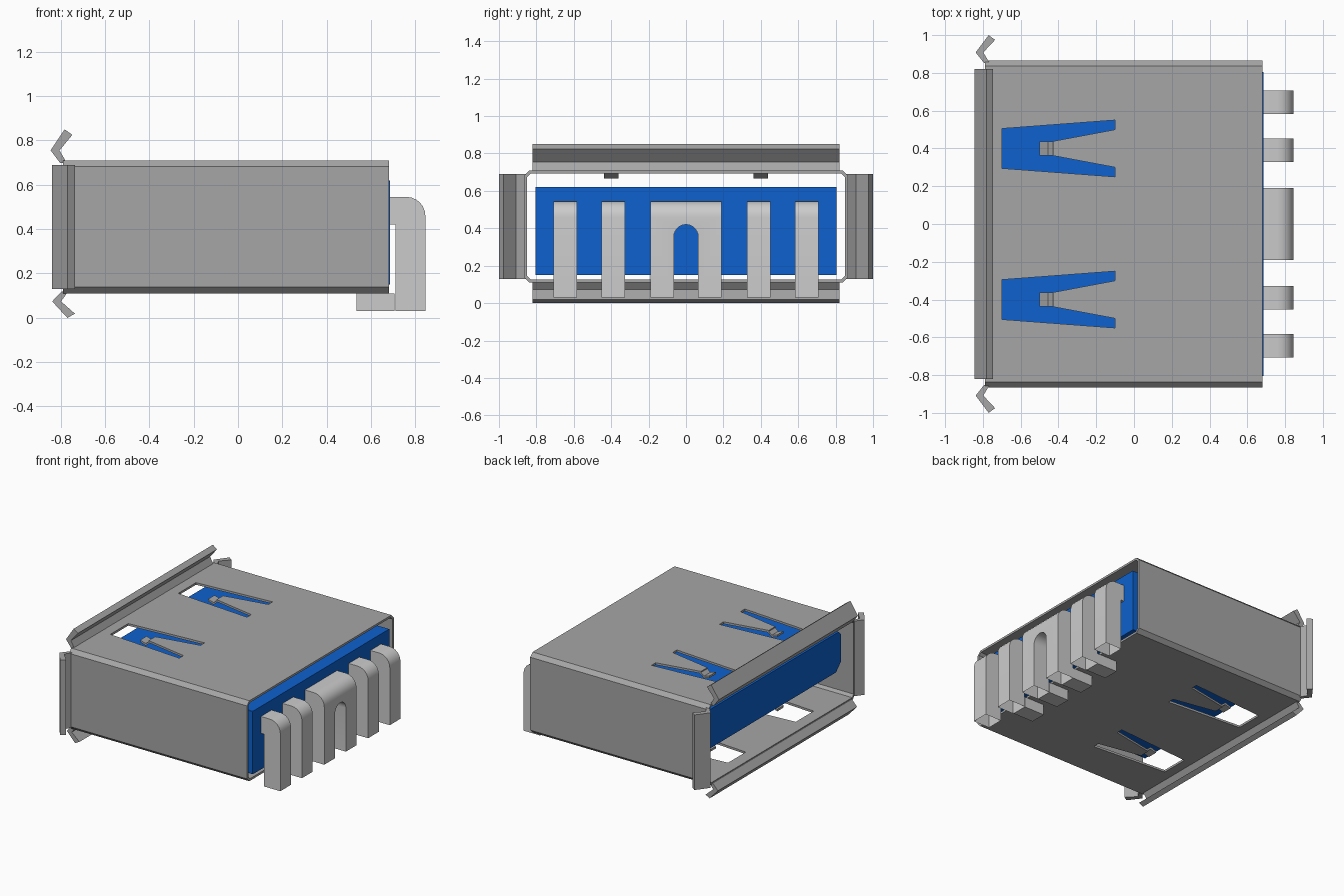
import bpy, bmesh, math
from mathutils import Vector

if "Cube" in bpy.data.objects:
    bpy.data.objects.remove(bpy.data.objects["Cube"])


def material(name, rgb, metallic=0.0):
    m = bpy.data.materials.new(name)
    m.use_nodes = True
    m.diffuse_color = (*rgb, 1)
    m.node_tree.nodes["Principled BSDF"].inputs["Base Color"].default_value = (*rgb, 1)
    return m


STEEL = material("shell grey", (0.38, 0.38, 0.38))
PIN = material("contact light grey", (0.6, 0.6, 0.6))
BLUE = material("insulator blue", (0.004, 0.12, 0.62))


def prism(name, pts, axis, lo, hi, mat, caps=True):
    """Extrude a 2D profile along an axis between lo and hi."""
    def place(p, t):
        return {"x": (t, p[0], p[1]), "y": (p[0], t, p[1]), "z": (p[0], p[1], t)}[axis]
    bm = bmesh.new()
    a = [bm.verts.new(place(p, lo)) for p in pts]
    b = [bm.verts.new(place(p, hi)) for p in pts]
    n = len(pts)
    for i in range(n):
        j = (i + 1) % n
        bm.faces.new((a[i], a[j], b[j], b[i]))
    if caps:
        bm.faces.new(a)
        bm.faces.new(b)
    bmesh.ops.recalc_face_normals(bm, faces=bm.faces[:])
    me = bpy.data.meshes.new(name)
    bm.to_mesh(me)
    bm.free()
    me.materials.append(mat)
    ob = bpy.data.objects.new(name, me)
    bpy.context.collection.objects.link(ob)
    return ob


def chamfered(w, z0, z1, c, d):
    """Rectangle in y and z; c cuts the lower corners, d the upper ones."""
    return [(-w + c, z0), (w - c, z0), (w, z0 + c), (w, z1 - d),
            (w - d, z1), (-w + d, z1), (-w, z1 - d), (-w, z0 + c)]


def cut(ob, cutter):
    m = ob.modifiers.new("cut", "BOOLEAN")
    m.operation = "DIFFERENCE"
    m.solver = "EXACT"
    m.object = cutter
    cutter.hide_render = True
    cutter.hide_viewport = True


def activate(ob):
    bpy.ops.object.select_all(action="DESELECT")
    ob.select_set(True)
    bpy.context.view_layer.objects.active = ob


TOP, BOTTOM, SIDE = 0.71, 0.11, 0.865
FLIP = TOP + BOTTOM

# Sheet metal shell, open at both ends
shell = prism("shell", chamfered(SIDE, BOTTOM, TOP, 0.028, 0.028), "x",
              -0.79, 0.68, STEEL, caps=False)
sol = shell.modifiers.new("wall", "SOLIDIFY")
sol.thickness = 0.016
sol.offset = -1
sol.use_even_offset = True

# Spring slots and bent spring tips, two above and two below
tip = [(-0.42, 0.71), (-0.42, 0.694), (-0.455, 0.665), (-0.5, 0.68),
       (-0.5, 0.695), (-0.455, 0.681)]
slot = [(-0.7, -0.105), (-0.7, 0.105), (-0.1, 0.15), (-0.1, 0.1), (-0.43, 0.038),
        (-0.43, -0.038), (-0.1, -0.1), (-0.1, -0.15)]
for side, yc in (("left", 0.4), ("right", -0.4)):
    outline = [(x, y + yc) for x, y in slot]
    for level, z in (("upper", TOP), ("lower", BOTTOM)):
        cutter = prism(f"{level}_{side}_slot_cutter", outline, "z", z - 0.05, z + 0.05, STEEL)
        cut(shell, cutter)
        bend = [(x, h if level == "upper" else FLIP - h) for x, h in tip]
        prism(f"{level}_{side}_spring_tip", bend, "y", yc - 0.038, yc + 0.038, STEEL)

# Flared lips around the mouth: x and distance outward from the shell
lip = [(-0.765, -0.012), (-0.795, -0.012), (-0.838, 0.045), (-0.77, 0.14),
       (-0.735, 0.115), (-0.798, 0.045)]
prism("upper_lip", [(x - 0.007 if d < 0.1 else x - 0.012, TOP + d) for x, d in lip],
      "y", -0.82, 0.82, STEEL)
prism("lower_lip", [(x, max(0, BOTTOM - d * 0.8)) for x, d in lip], "y", -0.82, 0.82, STEEL)
for side, s in (("left", 1), ("right", -1)):
    prism(f"{side}_lip", [(x, s * (SIDE + d * 0.96)) for x, d in lip],
          "z", 0.13, 0.69, STEEL)

# Blue insulator: rear block and tongue
prism("rear_block", chamfered(0.805, 0.15, 0.62, 0.002, 0.002), "x", 0.25, 0.685, BLUE)
prism("tongue", chamfered(0.8, 0.33, 0.62, 0.06, 0.03), "x", -0.72, 0.25, BLUE)

# Bent solder pins with a rounded outer shoulder
R = 0.085
shoulder = [(0.845 - R + R * math.sin(a), 0.545 - R + R * math.cos(a))
            for a in [math.radians(15 * i) for i in range(7)]]
bar = [(0.66, 0.545)] + shoulder + [(0.845, 0.03), (0.71, 0.03), (0.71, 0.42), (0.66, 0.42)]


def open_bottom(ob):
    """Remove the downward end faces of a pin."""
    bm = bmesh.new()
    bm.from_mesh(ob.data)
    ends = [f for f in bm.faces if f.calc_center_median().z < 0.031]
    bmesh.ops.delete(bm, geom=ends, context="FACES")
    bm.to_mesh(ob.data)
    bm.free()


def finish_pin(ob):
    open_bottom(ob)
    activate(ob)
    bpy.ops.object.shade_smooth_by_angle(angle=math.radians(30))


for side, s in (("left", 1), ("right", -1)):
    for place, yc in (("outer", 0.645), ("inner", 0.39)):
        finish_pin(prism(f"{side}_{place}_pin", bar, "y", s * yc - 0.063, s * yc + 0.063, PIN))

# Wide centre pin, forked by an arched slot
arch = [(0.065 * math.cos(a), 0.355 + 0.065 * math.sin(a))
        for a in [math.pi * i / 12 for i in range(13)]]
arch_cutter = prism("arch_cutter", arch + [(-0.065, -0.1), (0.065, -0.1)], "x", 0.69, 0.95, PIN)
centre = prism("centre_pin", bar, "y", -0.19, 0.19, PIN)
cut(centre, arch_cutter)
activate(centre)
bpy.ops.object.modifier_apply(modifier="cut")
finish_pin(centre)

# Second row of feet just below the shell floor
for i, yc in enumerate((-0.39, -0.128, 0.128, 0.39)):
    prism(f"inner_foot_{i + 1}", [(0.535, 0.03), (0.705, 0.03), (0.705, 0.109), (0.535, 0.109)],
          "y", yc - 0.06, yc + 0.06, PIN)
